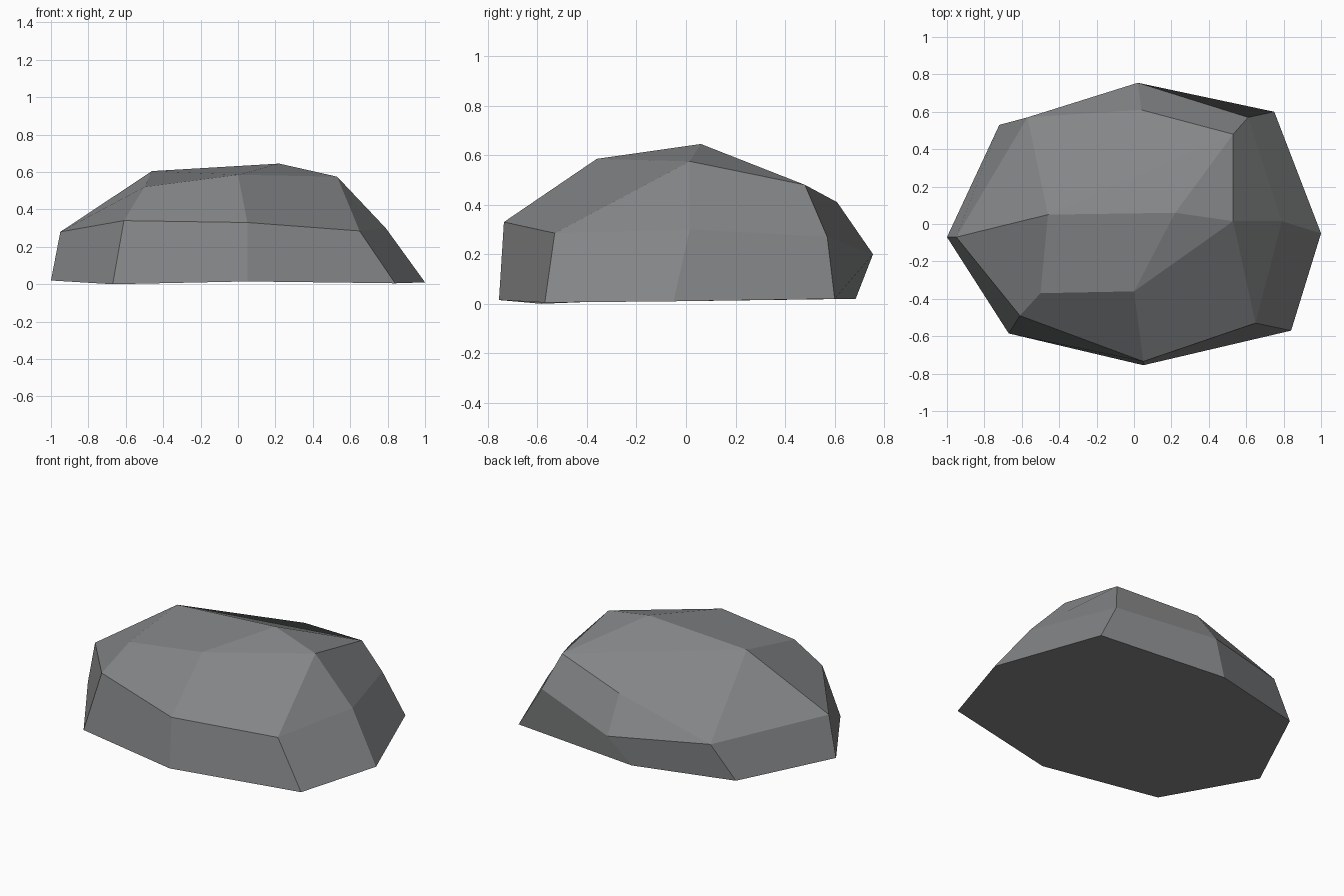
import bpy, bmesh

if "Cube" in bpy.data.objects:
    bpy.data.objects.remove(bpy.data.objects["Cube"])

# Three uneven rings of a low-poly boulder, ordered:
# left, front-left, front, front-right, right, back-right, back, back-left
base = [(-1.0, -.07, .02), (-.67, -.585, 0), (.05, -.755, .015), (.84, -.57, .005),
        (1.0, -.05, .01), (.75, .6, .02), (-.10, .685, .02), (-.72, .53, .03)]
mid = [(-.95, -.07, .28), (-.61, -.49, .34), (.05, -.735, .33), (.65, -.53, .285),
       (.79, .015, .30), (.61, .57, .27), (.02, .755, .20), (-.57, .57, .235)]
# upper ring has no front-right or back-left corner
upper = [(-.46, .05, .605), (-.50, -.37, .52), (0, -.36, .585),
         (.53, .015, .575), (.53, .48, .48), (.04, .61, .41)]
peak = (.22, .06, .645)

bm = bmesh.new()
B, M, U = ([bm.verts.new(p) for p in ring] for ring in (base, mid, upper))
P = bm.verts.new(peak)

# Underside and side wall
bm.faces.new(B[::-1])
for i in range(8):
    j = (i + 1) % 8
    bm.faces.new((B[i], B[j], M[j], M[i]))

# Shoulder facets
L, FL, F, R, BR, BK = U
for f in [(M[0], M[1], FL, L), (M[1], M[2], F, FL), (M[2], M[3], R, F),
          (M[3], M[4], R), (M[4], M[5], BR, R), (M[5], M[6], BK, BR),
          (M[6], M[7], BK), (M[7], M[0], L)]:
    bm.faces.new(f)

# Crown facets
for f in [(L, FL, F, P), (F, R, P), (P, R, BR), (L, P, BR), (L, BR, BK, M[7])]:
    bm.faces.new(f)
bmesh.ops.recalc_face_normals(bm, faces=bm.faces)

mesh = bpy.data.meshes.new("rock")
bm.to_mesh(mesh)
bm.free()

stone = bpy.data.materials.new("stone grey")
stone.diffuse_color = (.23, .235, .24, 1)
stone.use_nodes = True
stone.node_tree.nodes["Principled BSDF"].inputs["Base Color"].default_value = stone.diffuse_color
mesh.materials.append(stone)
bpy.context.collection.objects.link(bpy.data.objects.new("rock", mesh))
